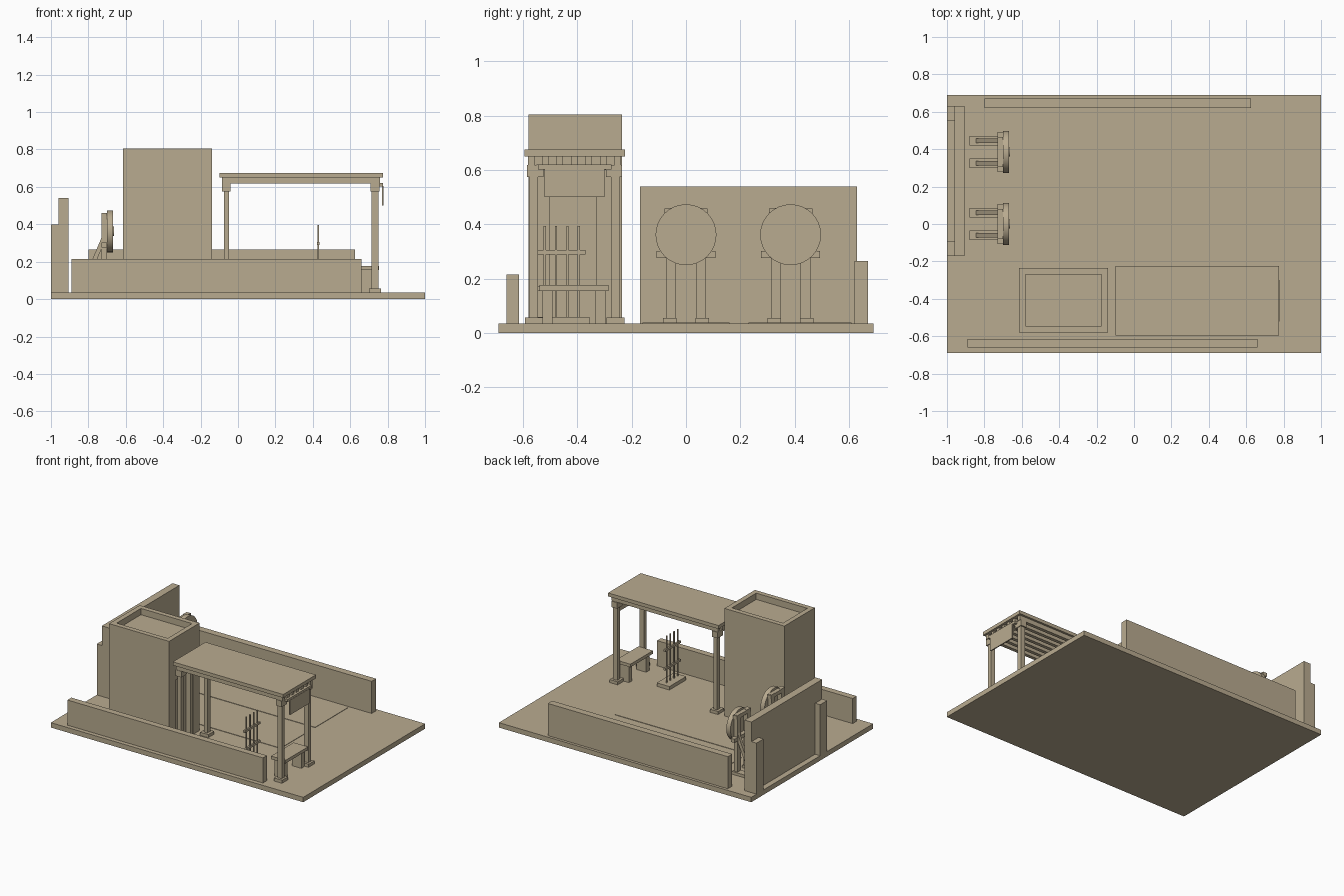
import bpy, bmesh
from math import radians
from mathutils import Matrix

if "Cube" in bpy.data.objects:
    bpy.data.objects.remove(bpy.data.objects["Cube"], do_unlink=True)

sand = bpy.data.materials.new("sand_tan")
sand.use_nodes = True
SAND = (0.485, 0.407, 0.279, 1)
sand.diffuse_color = SAND
sand.node_tree.nodes["Principled BSDF"].inputs["Base Color"].default_value = SAND

GROUND = 0.035


def finish(name, bm):
    bmesh.ops.recalc_face_normals(bm, faces=bm.faces)
    mesh = bpy.data.meshes.new(name)
    bm.to_mesh(mesh)
    bm.free()
    mesh.materials.append(sand)
    obj = bpy.data.objects.new(name, mesh)
    bpy.context.collection.objects.link(obj)
    return obj


def box(name, x, y, z):
    """Box from (min, max) pairs on each axis."""
    bm = bmesh.new()
    bmesh.ops.create_cube(bm, size=1)
    for v in bm.verts:
        v.co = [r[0] if c < 0 else r[1] for c, r in zip(v.co, (x, y, z))]
    return finish(name, bm)


def mid(c, half):
    return (c - half, c + half)


def prism(name, outline, y):
    """Side outline in x and z, extruded along y."""
    bm = bmesh.new()
    face = bm.faces.new([bm.verts.new((px, y[0], pz)) for px, pz in outline])
    new = bmesh.ops.extrude_face_region(bm, geom=[face])["geom"]
    moved = [v for v in new if isinstance(v, bmesh.types.BMVert)]
    bmesh.ops.translate(bm, verts=moved, vec=(0, y[1] - y[0], 0))
    return finish(name, bm)


def disc(name, x, y, z, radius):
    bm = bmesh.new()
    turn = Matrix.Translation((sum(x) / 2, y, z)) @ Matrix.Rotation(radians(90), 4, 'Y')
    bmesh.ops.create_cone(bm, cap_ends=True, segments=32, radius1=radius,
                          radius2=radius, depth=x[1] - x[0], matrix=turn)
    obj = finish(name, bm)
    for p in obj.data.polygons:
        p.use_smooth = len(p.vertices) == 4
    for e in obj.data.edges:
        v0, v1 = (obj.data.vertices[i].co for i in e.vertices)
        e.use_edge_sharp = abs(v0.x - v1.x) < 1e-5
    return obj


# Ground, lanes and boundary walls
box("ground_slab", (-1, 1), (-0.69, 0.69), (0, GROUND))
for y in ((-0.16, 0.16), (0.23, 0.61)):
    box("shooting_lane", (-0.6, 0.45), y, (GROUND, 0.038))
box("front_wall", (-0.89, 0.66), (-0.66, -0.615), (GROUND, 0.215))
box("back_wall", (-0.8, 0.625), (0.62, 0.67), (GROUND, 0.265))
box("target_wall", (-0.96, -0.905), (-0.17, 0.63), (GROUND, 0.54))
for y in ((-0.17, -0.09), (0.55, 0.63)):
    box("wall_buttress", (-1, -0.96), y, (GROUND, 0.4))

# Tower with sunken roof and recessed doorway
tower = box("tower", (-0.615, -0.14), (-0.58, -0.235), (GROUND, 0.805))
cutters = [box("roof_cutter", (-0.58, -0.175), (-0.545, -0.27), (0.76, 0.9)),
           box("door_cutter", (-0.18, 0), (-0.52, -0.31), (0, 0.5))]
for cutter in cutters:
    cutter.hide_render = True
    cutter.hide_viewport = True
    cutter.hide_set(True)
    cut = tower.modifiers.new("cut", 'BOOLEAN')
    cut.object = cutter
    cut.solver = 'EXACT'
bpy.context.view_layer.update()
cut_mesh = bpy.data.meshes.new_from_object(
    tower.evaluated_get(bpy.context.evaluated_depsgraph_get()))
tower.modifiers.clear()
tower.data = cut_mesh
for cutter in cutters:
    bpy.data.objects.remove(cutter, do_unlink=True)
for y in (-0.51, -0.32):
    box("door_jamb", (-0.18, -0.145), mid(y, 0.01), (GROUND, 0.5))

# Shelter posts, beams and roof
for x, half in ((-0.0625, 0.0135), (0.7325, 0.0175)):
    for y in (-0.56, -0.26):
        inward = 0.005 if y < -0.4 else -0.005
        box("post_foot", mid(x, 0.032), mid(y, 0.033), (GROUND, 0.057))
        box("shelter_post", mid(x, half), mid(y, 0.016), (0.057, 0.575))
        box("post_capital", mid(x, 0.023), mid(y + inward, 0.03), (0.575, 0.618))
    box("cross_beam", mid(x, 0.02), (-0.55, -0.275), (0.6, 0.62))
for i in range(7):
    box("rafter", (-0.085, 0.76), mid(-0.57 + i * 0.053, 0.012), (0.618, 0.65))
box("shelter_roof", (-0.1, 0.775), (-0.595, -0.225), (0.65, 0.675))
box("sign_bar", (0.752, 0.775), (-0.545, -0.275), (0.602, 0.62))
box("hanging_sign", (0.769, 0.777), (-0.52, -0.3), (0.5, 0.605))

# Bench
box("bench_seat", (0.64, 0.755), (-0.54, -0.285), (0.155, 0.177))
for y in (-0.51, -0.315):
    box("bench_leg", (0.66, 0.735), mid(y, 0.018), (GROUND, 0.155))

# Weapon rack
box("rack_base", (0.38, 0.48), (-0.545, -0.355), (GROUND, 0.06))
for z in (0.165, 0.297):
    box("rack_rail", mid(0.43, 0.007), (-0.545, -0.37), mid(z, 0.008))
for i in range(4):
    box("rack_rod", mid(0.43, 0.004), mid(-0.52 + i * 0.0417, 0.004), (0.06, 0.395))

# Round targets on braced stands
for centre in (0, 0.385):
    disc("target_disc", (-0.7, -0.667), centre, 0.362, 0.112)
    disc("target_bullseye", (-0.667, -0.664), centre, 0.362, 0.025)
    for side in (-1, 1):
        y = centre + side * 0.06
        box("stand_foot", (-0.88, -0.69), mid(y, 0.025), (GROUND, 0.055))
        box("stand_leg", (-0.73, -0.7), mid(y - side * 0.005, 0.018), (0.055, 0.46))
        prism("stand_brace", [(-0.845, 0.055), (-0.82, 0.055),
                              (-0.725, 0.28), (-0.725, 0.34)], mid(y, 0.011))
    for z, half in ((0.29, 0.108), (0.445, 0.08)):
        box("stand_crossbar", (-0.73, -0.7), mid(centre, half), mid(z, 0.013))
